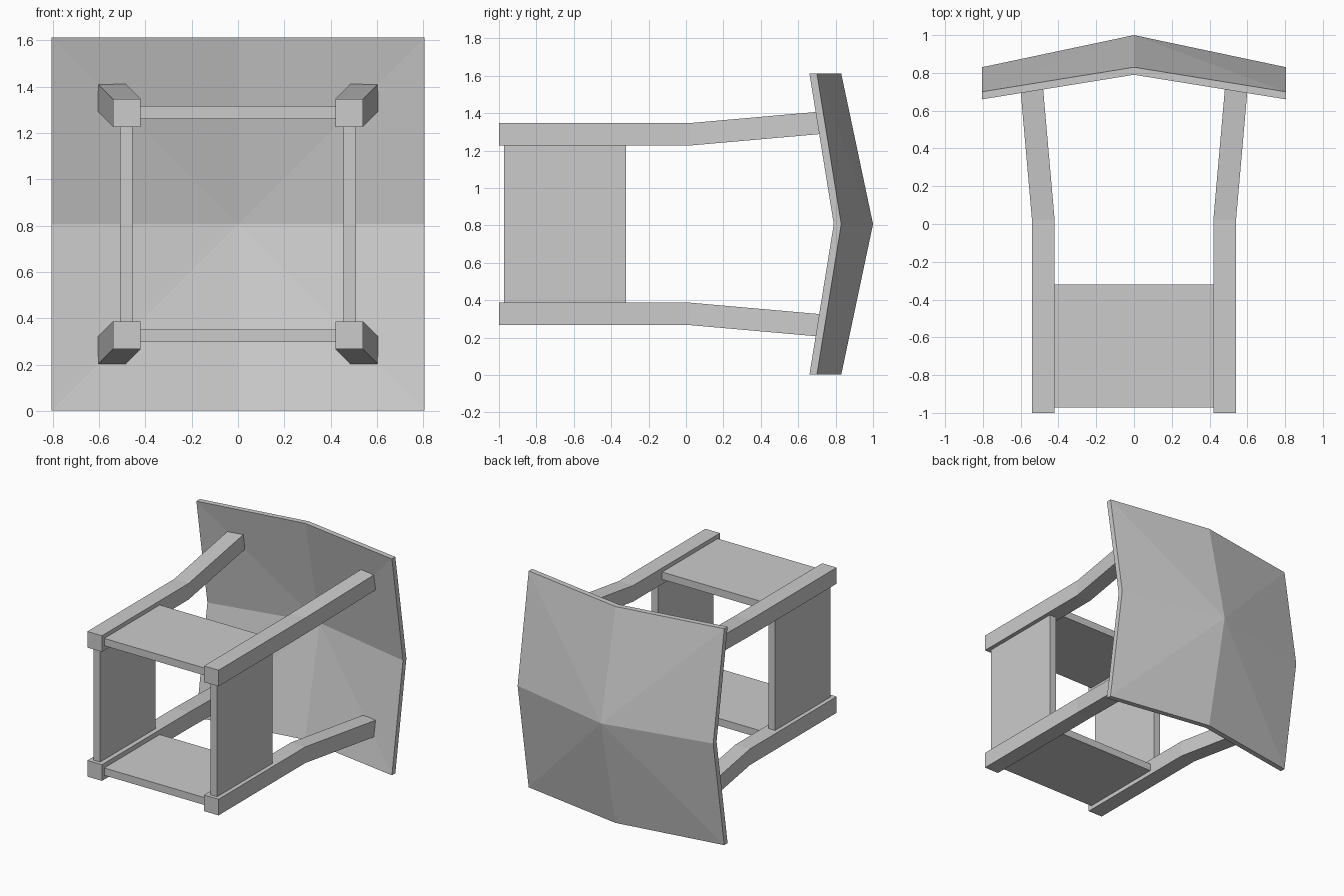
import bpy, bmesh

if "Cube" in bpy.data.objects:
    bpy.data.objects.remove(bpy.data.objects["Cube"])

ZC = 0.807    # height of the centre axis
HALF = 0.805  # half width of the seat


def make_object(name, rings, fan=None):
    """Join equal rings of points into a solid; fan holds optional cap centres."""
    bm = bmesh.new()
    loops = [[bm.verts.new(p) for p in ring] for ring in rings]
    n = len(loops[0])
    for a, b in zip(loops, loops[1:]):
        for i in range(n):
            j = (i + 1) % n
            bm.faces.new((a[i], a[j], b[j], b[i]))
    for k, loop in enumerate((loops[0], loops[-1])):
        if fan:
            centre = bm.verts.new(fan[k])
            for i in range(n):
                bm.faces.new((centre, loop[i], loop[(i + 1) % n]))
        else:
            bm.faces.new(loop)
    bmesh.ops.recalc_face_normals(bm, faces=bm.faces)
    mesh = bpy.data.meshes.new(name)
    bm.to_mesh(mesh)
    bm.free()
    obj = bpy.data.objects.new(name, mesh)
    bpy.context.collection.objects.link(obj)
    return obj


def rect(cx, y, cz, hx, hz):
    return [(cx + sx * hx, y, cz + sz * hz)
            for sx, sz in ((-1, -1), (1, -1), (1, 1), (-1, 1))]


# Faceted seat: eight triangles falling away from a central peak
outline = [(-1, -1), (0, -1), (1, -1), (1, 0), (1, 1), (0, 1), (-1, 1), (-1, 0)]


def seat_ring(offset):
    return [(x * HALF, (0.70 if x and z else 0.83) + offset, ZC + z * HALF)
            for x, z in outline]


make_object("seat", [seat_ring(-0.04), seat_ring(0)],
            fan=[(0, 0.96, ZC), (0, 1.0, ZC)])

# Four legs, straight and then splayed out to the seat
for sx, side in ((-1, "left"), (1, "right")):
    for sz, level in ((-1, "lower"), (1, "upper")):
        path = ((-1.0, 0.48), (0.02, 0.48), (0.77, 0.546))
        make_object(f"{level}_{side}_leg",
                    [rect(sx * d, y, ZC + sz * d, 0.06, 0.06) for y, d in path])

# Four panels joining the straight parts of the legs
for s, side, level in ((-1, "left", "lower"), (1, "right", "upper")):
    make_object(f"{side}_panel",
                [rect(s * 0.482, y, ZC, 0.0275, 0.42) for y in (-0.972, -0.32)])
    make_object(f"{level}_panel",
                [rect(0, y, ZC + s * 0.482, 0.42, 0.0275) for y in (-0.972, -0.32)])
